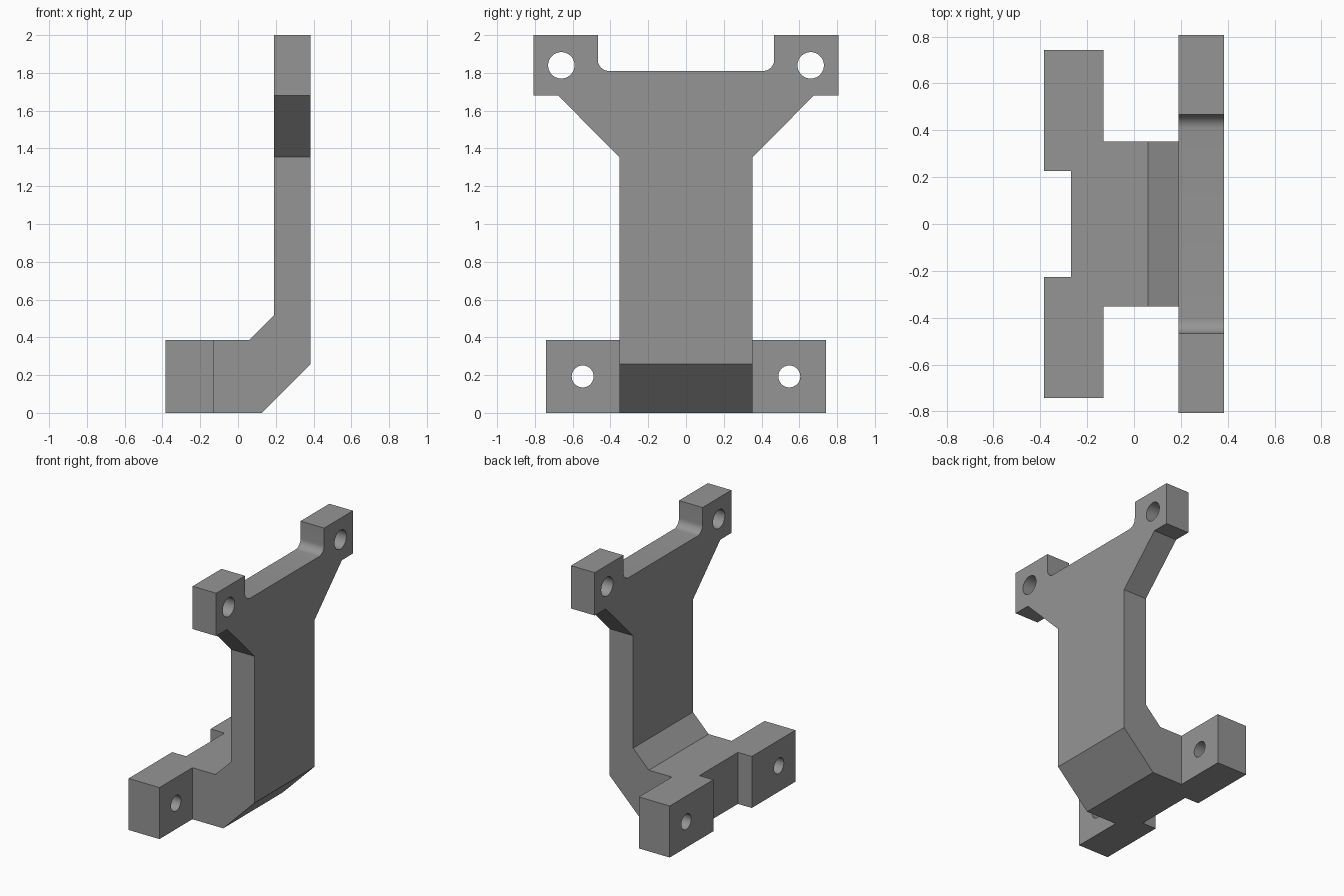
import bpy, bmesh, math
from mathutils import Vector

if "Cube" in bpy.data.objects:
    bpy.data.objects.remove(bpy.data.objects["Cube"])

metal = bpy.data.materials.new("grey_metal")
metal.diffuse_color = (0.3, 0.3, 0.3, 1)
metal.use_nodes = True
metal.node_tree.nodes["Principled BSDF"].inputs["Base Color"].default_value = metal.diffuse_color


def prism(name, points, to3d, depth):
    """Extrude a closed 2D outline, placed by to3d, along the depth vector."""
    bm = bmesh.new()
    face = bm.faces.new([bm.verts.new(to3d(a, b)) for a, b in points])
    ext = bmesh.ops.extrude_face_region(bm, geom=[face])
    moved = [v for v in ext["geom"] if isinstance(v, bmesh.types.BMVert)]
    bmesh.ops.translate(bm, verts=moved, vec=Vector(depth))
    bmesh.ops.recalc_face_normals(bm, faces=bm.faces)
    mesh = bpy.data.meshes.new(name)
    bm.to_mesh(mesh)
    bm.free()
    mesh.materials.append(metal)
    obj = bpy.data.objects.new(name, mesh)
    bpy.context.collection.objects.link(obj)
    return obj


def arc(cx, cy, r, start, end, n):
    angles = [math.radians(start + (end - start) * i / n) for i in range(n + 1)]
    return [(cx + r * math.cos(t), cy + r * math.sin(t)) for t in angles]


def combine(target, other, operation):
    mod = target.modifiers.new(operation, "BOOLEAN")
    mod.object, mod.operation, mod.solver = other, operation, "EXACT"
    bpy.context.view_layer.objects.active = target
    bpy.ops.object.modifier_apply(modifier=mod.name)
    bpy.data.objects.remove(other)


# Upright web with chamfered bend, side profile swept across the width
W = 0.353
bracket = prism("bracket", [(-0.2, 0), (0.125, 0), (0.385, 0.26), (0.385, 1.5),
                            (0.19, 1.5), (0.19, 0.515), (0.06, 0.385), (-0.2, 0.385)],
                lambda x, z: (x, -W, z), (0, 2 * W, 0))

# Upper yoke with two ears and rounded inner corners
half = [(W, 1.355), (0.677, 1.68), (0.807, 1.68), (0.807, 2.0), (0.467, 2.0)]
half += arc(0.407, 1.87, 0.06, 0, -90, 10)
yoke = prism("yoke", half + [(-y, z) for y, z in reversed(half)],
             lambda y, z: (0.19, y, z), (0.195, 0, 0))
combine(bracket, yoke, "UNION")

# Wide foot with a central notch
half = [(-0.13, 0.742), (-0.385, 0.742), (-0.385, 0.227), (-0.27, 0.227)]
foot = prism("foot", half + [(x, -y) for x, y in reversed(half)],
             lambda x, y: (x, y, 0), (0, 0, 0.385))
combine(bracket, foot, "UNION")

# Bolt holes through the ears and the foot
for side in (-1, 1):
    for y, z, r, x0, length in ((0.66, 1.84, 0.07, 0.1, 0.4),
                                (0.547, 0.193, 0.058, -0.5, 0.5)):
        hole = prism("bolt_hole", arc(side * y, z, r, 0, 360, 40)[:-1],
                     lambda a, b: (x0, a, b), (length, 0, 0))
        combine(bracket, hole, "DIFFERENCE")

bpy.ops.object.select_all(action="DESELECT")
bracket.select_set(True)
bpy.context.view_layer.objects.active = bracket
bpy.ops.object.shade_smooth_by_angle(angle=math.radians(30))
